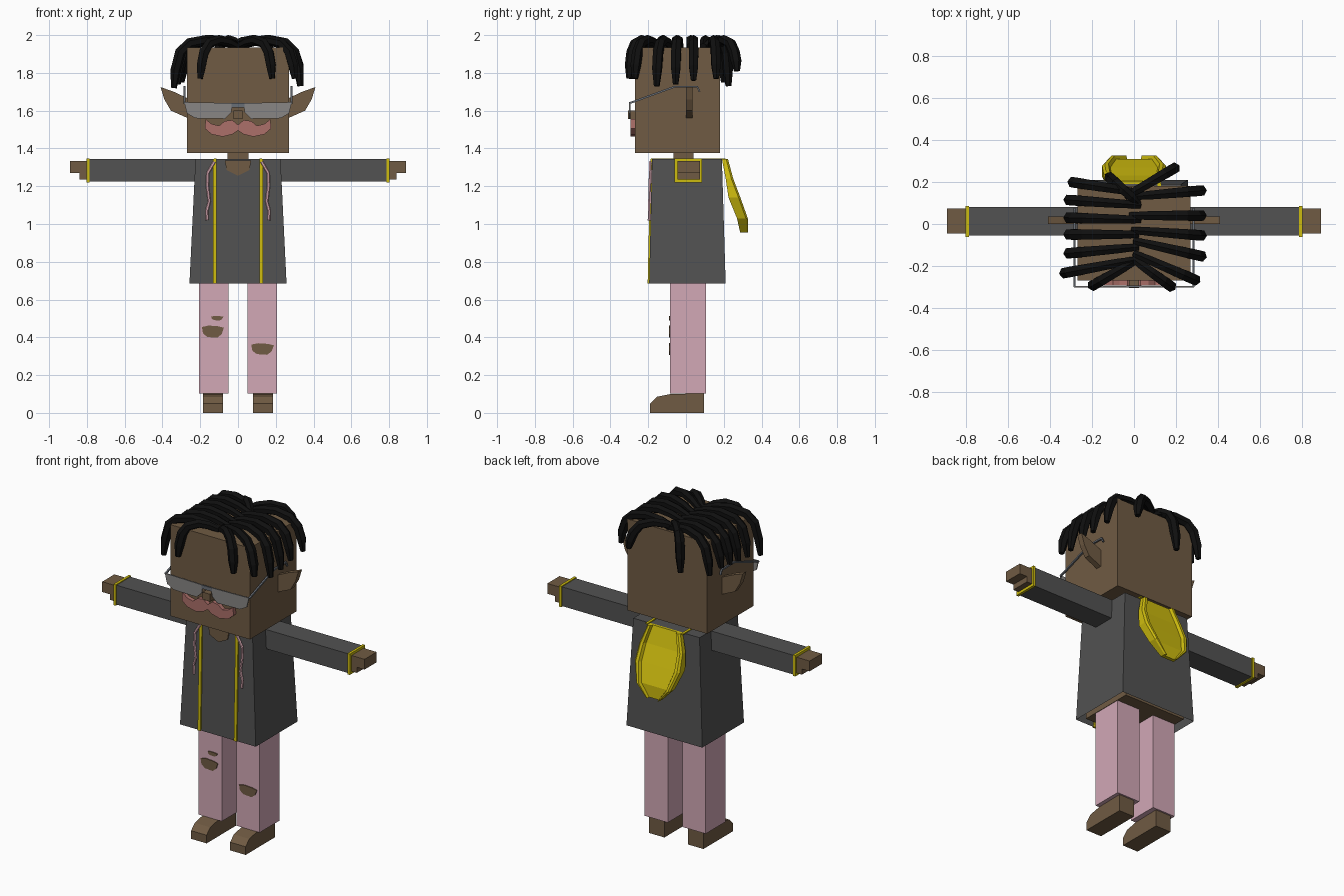
import bpy, bmesh, math
from mathutils import Vector

cube = bpy.data.objects.get("Cube")
if cube:
    bpy.data.objects.remove(cube, do_unlink=True)


def material(name, *rgb):
    lin = [((c / 255 + 0.055) / 1.055) ** 2.4 for c in rgb]
    m = bpy.data.materials.new(name)
    m.use_nodes = True
    m.diffuse_color = (*lin, 1)
    m.node_tree.nodes["Principled BSDF"].inputs["Base Color"].default_value = (*lin, 1)
    return m


SKIN = material("brown skin", 112, 91, 67)
GREY = material("charcoal cloth", 82, 82, 82)
PINK = material("pink denim", 210, 168, 182)
YELLOW = material("yellow trim", 206, 188, 14)
BLACK = material("black hair", 15, 15, 15)
LENS = material("grey lens", 136, 134, 133)
METAL = material("frame metal", 105, 110, 118)
SALMON = material("salmon moustache", 172, 112, 106)
CORD = material("light pink cord", 232, 182, 192)


def loft(name, mat, rings, open_start=False):
    """Skin a closed solid through equal-length rings of points."""
    bm = bmesh.new()
    rows = [[bm.verts.new(p) for p in r] for r in rings]
    n = len(rows[0])
    for a, b in zip(rows, rows[1:]):
        for i in range(n):
            j = (i + 1) % n
            bm.faces.new((a[i], a[j], b[j], b[i]))
    if not open_start:
        bm.faces.new(rows[0][::-1])
    bm.faces.new(rows[-1])
    bmesh.ops.recalc_face_normals(bm, faces=bm.faces)
    mesh = bpy.data.meshes.new(name)
    bm.to_mesh(mesh)
    bm.free()
    mesh.materials.append(mat)
    ob = bpy.data.objects.new(name, mesh)
    bpy.context.collection.objects.link(ob)
    return ob


def rect(x0, x1, y0, y1, z):
    return [(x0, y0, z), (x1, y0, z), (x1, y1, z), (x0, y1, z)]


def box(name, mat, x0, x1, y0, y1, z0, z1):
    return loft(name, mat, [rect(x0, x1, y0, y1, z) for z in (z0, z1)])


def plate(name, mat, outline, y0, y1):
    return loft(name, mat, [[(x, y, z) for x, z in outline] for y in (y0, y1)])


def tube(name, mat, path, radii, side, sides=6):
    pts, side = [Vector(p) for p in path], Vector(side).normalized()
    rings = []
    for i, p in enumerate(pts):
        d = (pts[min(i + 1, len(pts) - 1)] - pts[max(i - 1, 0)]).normalized()
        up = side.cross(d).normalized()
        angles = [math.tau * (k + 0.5) / sides for k in range(sides)]
        rings.append([p + radii[i] * (side * math.cos(a) + up * math.sin(a)) for a in angles])
    return loft(name, mat, rings)


# Head, neck and the body under the jacket
box("head", SKIN, -0.27, 0.27, -0.27, 0.18, 1.375, 1.935)
box("neck", SKIN, -0.055, 0.055, -0.065, 0.04, 1.32, 1.38)
box("body", SKIN, -0.21, 0.21, -0.165, 0.18, 0.695, 1.33)

# Jacket, open at the hem
loft("jacket", GREY, [rect(-0.257, 0.257, -0.195, 0.21, 0.685),
                      rect(-0.225, 0.225, -0.18, 0.19, 1.343)], open_start=True)
plate("neck_opening", SKIN, [(-0.07, 1.335), (-0.06, 1.285), (0, 1.255),
                             (0.06, 1.285), (0.07, 1.335)], -0.189, -0.182)

# Hood hanging behind, with a recessed centre panel
rows = []
for z, w, yi, yo in [(1.345, 0.11, 0.19, 0.222), (1.24, 0.145, 0.21, 0.25),
                     (1.14, 0.152, 0.225, 0.288), (1.03, 0.115, 0.27, 0.327),
                     (0.955, 0.045, 0.287, 0.327)]:
    half = [(w, yi), (w, yo - 0.01), (w * 0.92, yo), (w * 0.8, yo), (w * 0.74, yo - 0.018)]
    rows.append([(x, y, z) for x, y in half] + [(-x, y, z) for x, y in half[::-1]])
loft("hood", YELLOW, rows)

# Paired parts
moustache = [(0, 1.525), (0.03, 1.55), (0.07, 1.545), (0.1, 1.52), (0.14, 1.53), (0.172, 1.555),
             (0.175, 1.505), (0.14, 1.475), (0.08, 1.462), (0.03, 1.475), (0, 1.495)]
lens = [(0.03, 1.64), (0.285, 1.645), (0.27, 1.585), (0.225, 1.56), (0.07, 1.557), (0.035, 1.59)]
ear = [(0.265, 1.665), (0.34, 1.70), (0.41, 1.725), (0.39, 1.66), (0.355, 1.60), (0.265, 1.56)]
cord = [(0.125, 1.33), (0.16, 1.27), (0.162, 1.2), (0.152, 1.12), (0.165, 1.07), (0.163, 1.02)]
shoe = [(-0.19, 0), (0.095, 0), (0.095, 0.103), (-0.08, 0.1), (-0.155, 0.085), (-0.19, 0.05)]

for s, tag in ((1, "left_"), (-1, "right_")):
    def sbox(name, mat, x0, x1, *rest):
        return box(tag + name, mat, *sorted((s * x0, s * x1)), *rest)

    def splate(name, mat, outline, y0, y1):
        return plate(tag + name, mat, [(s * x, z) for x, z in outline], y0, y1)

    # Arm
    sbox("sleeve", GREY, 0.2, 0.79, -0.055, 0.08, 1.225, 1.343)
    sbox("cuff", YELLOW, 0.786, 0.802, -0.062, 0.086, 1.22, 1.348)
    sbox("palm", SKIN, 0.79, 0.838, -0.045, 0.073, 1.236, 1.333)
    sbox("fingers", SKIN, 0.83, 0.89, -0.045, 0.073, 1.27, 1.333)

    # Leg and shoe
    sbox("trouser_leg", PINK, 0.05, 0.207, -0.085, 0.105, 0.103, 0.71)
    loft(tag + "shoe", SKIN, [[(s * x, y, z) for y, z in shoe] for x in (0.08, 0.185)])

    # Zip edge following the front slope and over the shoulder
    zip_rings = []
    for y, z in ((-0.197, 0.685), (-0.182, 1.345)):
        zip_rings.append(rect(*sorted((s * 0.113, s * 0.132)), y - 0.006, y + 0.006, z))
    loft(tag + "zip_edge", YELLOW, zip_rings)
    sbox("collar_edge", YELLOW, 0.113, 0.128, -0.185, 0.21, 1.341, 1.348)
    tube(tag + "drawstring", CORD,
         [(s * x, -0.188 - (1.33 - z) * 0.025, z) for x, z in cord],
         [0.008] * len(cord), (0, 1, 0))

    # Face
    splate("ear", SKIN, ear, 0.0, 0.035)
    splate("moustache", SALMON, moustache, -0.294, -0.265)
    splate("lens", LENS, lens, -0.302, -0.295)
    temple = [(s * 0.284, y, z) for y, z in
              ((-0.298, 1.64), (-0.06, 1.727), (0.06, 1.727), (0.072, 1.70))]
    tube(tag + "glasses_arm", METAL, temple, [0.007] * 4, (1, 0, 0), 4)

box("glasses_bridge", METAL, -0.035, 0.035, -0.303, -0.294, 1.618, 1.64)
box("nose", SKIN, -0.025, 0.025, -0.306, -0.265, 1.555, 1.6)


# Ripped knees
def rip(name, x, z, w, h):
    plate(name, SKIN, [(x + w * a, z + h * b) for a, b in
                       ((-1, 0.6), (-0.4, 0.8), (0.5, 0.7), (1, 0.5), (0.8, -0.4),
                        (0.4, -0.9), (-0.5, -0.8), (-0.9, -0.3))], -0.09, -0.083)


rip("right_knee_rip", -0.133, 0.432, 0.058, 0.038)
rip("right_thigh_rip", -0.11, 0.502, 0.032, 0.014)
rip("left_knee_rip", 0.13, 0.34, 0.06, 0.036)

# Hair locks: root x, root y, tip x, tip y, tip z
locks = [(-0.01, 0.13, 0.33, 0.16, 1.77), (-0.02, 0.04, 0.33, 0.04, 1.76),
         (-0.01, -0.03, 0.33, -0.055, 1.74), (0, -0.08, 0.33, -0.155, 1.73),
         (0, -0.14, 0.3, -0.27, 1.77), (0, -0.17, 0.18, -0.3, 1.77),
         (-0.04, 0.13, 0.2, 0.27, 1.81), (0.02, 0.15, -0.3, 0.2, 1.75),
         (0.03, 0.09, -0.32, 0.115, 1.77), (0.03, 0.02, -0.32, 0.03, 1.76),
         (0.02, -0.05, -0.32, -0.05, 1.75), (0.02, -0.11, -0.32, -0.14, 1.74),
         (0.01, -0.17, -0.34, -0.235, 1.72), (0, -0.18, -0.2, -0.295, 1.77),
         (0.02, 0.1, -0.12, 0.225, 1.73)]
steps = (0, 0.25, 0.5, 0.76, 0.9, 0.97, 1.0)
radii = (0.018, 0.024, 0.026, 0.028, 0.029, 0.028, 0.016)
for i, (x0, y0, x1, y1, tip) in enumerate(locks):
    heights = (1.94, 1.965, 1.975, 1.957, 1.91, (1.91 + tip) / 2, tip)
    path = [(x0 + (x1 - x0) * f, y0 + (y1 - y0) * f, z) for f, z in zip(steps, heights)]
    tube(f"hair_lock_{i + 1}", BLACK, path, radii, (y0 - y1, x1 - x0, 0))
